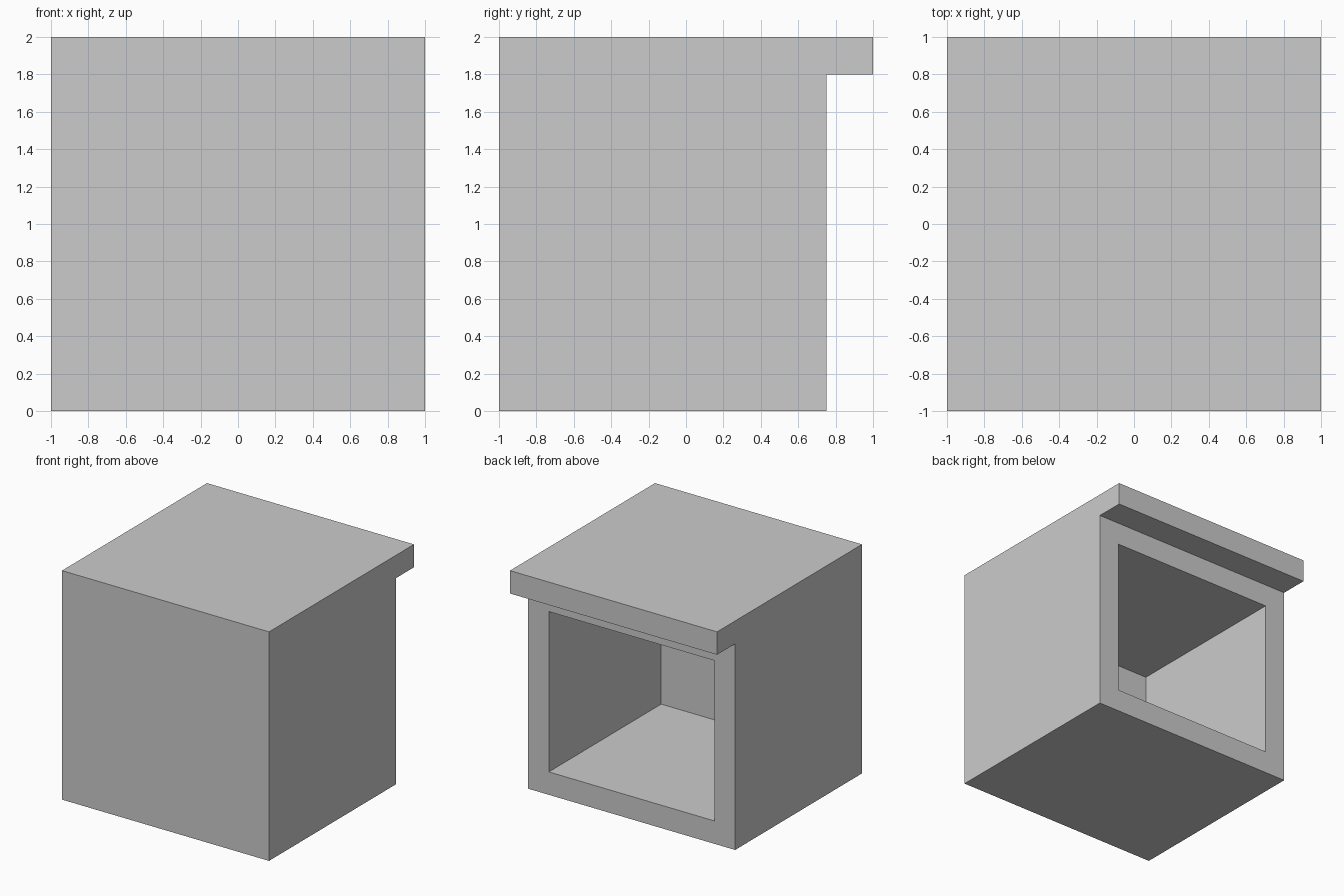
import bpy
import bmesh
from mathutils import Vector

if "Cube" in bpy.data.objects:
    bpy.data.objects.remove(bpy.data.objects["Cube"])


def finish(bm, name):
    bmesh.ops.recalc_face_normals(bm, faces=bm.faces[:])
    mesh = bpy.data.meshes.new(name)
    bm.to_mesh(mesh)
    bm.free()
    obj = bpy.data.objects.new(name, mesh)
    bpy.context.collection.objects.link(obj)
    return obj


# Shell: side profile (y, z) with the roof overhang, extruded across x
profile = [(-1, 0), (0.75, 0), (0.75, 1.8), (1, 1.8), (1, 2), (-1, 2)]
bm = bmesh.new()
side = bm.faces.new([bm.verts.new((-1, y, z)) for y, z in profile])
ext = bmesh.ops.extrude_face_region(bm, geom=[side], use_keep_orig=True)
moved = [v for v in ext["geom"] if isinstance(v, bmesh.types.BMVert)]
bmesh.ops.translate(bm, verts=moved, vec=(2, 0, 0))
bmesh.ops.recalc_face_normals(bm, faces=bm.faces[:])

# Hollow: inset the back wall into an opening, then push it inward
back = next(f for f in bm.faces
            if f.normal.y > 0.9 and f.calc_center_median().z < 1.5)
bmesh.ops.inset_individual(bm, faces=[back], thickness=0.2,
                           use_even_offset=True)
push = bmesh.ops.extrude_discrete_faces(bm, faces=[back])["faces"][0]
bmesh.ops.translate(bm, verts=push.verts[:], vec=Vector((0, -1.55, 0)))

finish(bm, "open_box_with_overhang")
